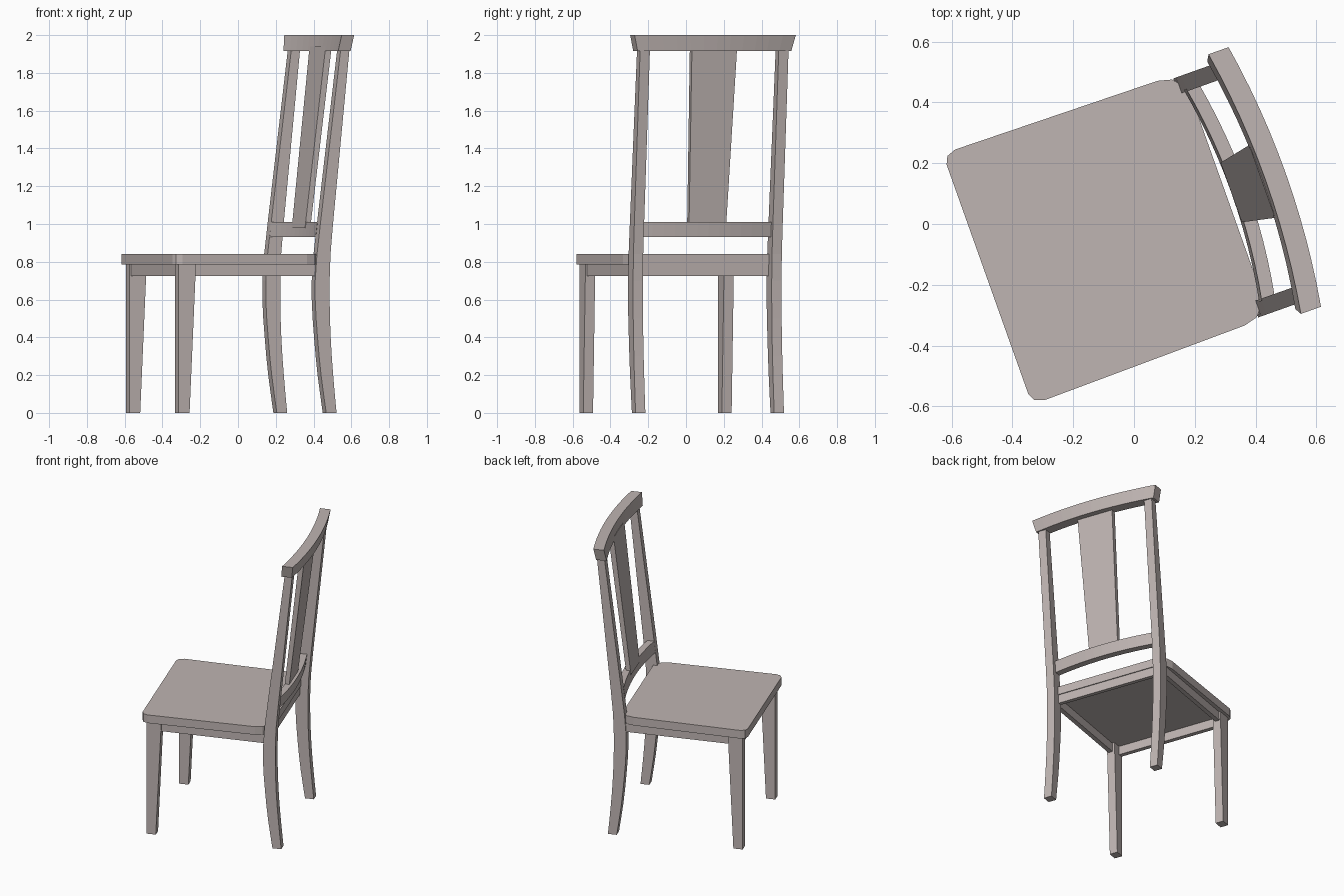
import bpy, bmesh, math
from mathutils import Matrix

if "Cube" in bpy.data.objects:
    bpy.data.objects.remove(bpy.data.objects["Cube"])

# The chair is built facing -x (back towards +x), then turned into place
PLACE = Matrix.Rotation(math.radians(19.6), 4, 'Z') @ Matrix.Translation((0, -0.0095, 0))

wood = bpy.data.materials.new("pale_wood")
wood.diffuse_color = (0.52, 0.46, 0.445, 1)
wood.use_nodes = True
wood.node_tree.nodes["Principled BSDF"].inputs["Base Color"].default_value = wood.diffuse_color


def loft(name, rings):
    """Skin a closed solid through rings with equal point counts."""
    bm = bmesh.new()
    loops = [[bm.verts.new(p) for p in ring] for ring in rings]
    n = len(loops[0])
    for a, b in zip(loops, loops[1:]):
        for i in range(n):
            j = (i + 1) % n
            bm.faces.new((a[i], a[j], b[j], b[i]))
    bm.faces.new(loops[0][::-1])
    bm.faces.new(loops[-1])
    bmesh.ops.recalc_face_normals(bm, faces=bm.faces[:])
    bm.transform(PLACE)
    mesh = bpy.data.meshes.new(name)
    bm.to_mesh(mesh)
    bm.free()
    mesh.materials.append(wood)
    obj = bpy.data.objects.new(name, mesh)
    bpy.context.collection.objects.link(obj)
    return obj


def rect(z, x0, x1, y0, y1):
    return [(x0, y0, z), (x1, y0, z), (x1, y1, z), (x0, y1, z)]


def box(name, x0, x1, y0, y1, z0, z1):
    return loft(name, [rect(z0, x0, x1, y0, y1), rect(z1, x0, x1, y0, y1)])


def bowed_rail(name, half_bot, half_top, front, thick, lean, z0, z1, sag, steps=12):
    """Horizontal rail bowed backwards, leaning back towards its top."""
    rings = []
    for i in range(steps + 1):
        t = 2 * i / steps - 1
        xb = front + sag * (1 - t * t)
        xt = xb + lean
        yb, yt = t * half_bot, t * half_top
        rings.append([(xb, yb, z0), (xb + thick, yb, z0),
                      (xt + thick, yt, z1), (xt, yt, z1)])
    return loft(name, rings)


# Seat board with clipped corners
half = [(-0.515, 0.40), (-0.503, 0.426), (-0.472, 0.4375),
        (0.231, 0.427), (0.277, 0.415), (0.318, 0.37)]
outline = half + [(x, -y) for x, y in reversed(half)]
loft("seat", [[(x, y, z) for x, y in outline] for z in (0.785, 0.842)])

# Back post profile: height, front edge, back edge
post = [(0, 0.344, 0.402), (0.1, 0.329, 0.392), (0.2, 0.315, 0.383), (0.3, 0.304, 0.375),
        (0.4, 0.295, 0.369), (0.5, 0.287, 0.365), (0.6, 0.282, 0.363), (0.7, 0.282, 0.363),
        (0.84, 0.292, 0.368), (1.0, 0.311, 0.382), (1.93, 0.426, 0.475)]

for side, label in ((1, "left"), (-1, "right")):
    y0, y1 = sorted((side * 0.362, side * 0.417))
    # Curved rear leg and back post in one piece
    loft("back_post_" + label, [rect(z, a, b, y0, y1) for z, a, b in post])
    # Front leg, tapered on its rear face
    loft("front_leg_" + label, [rect(0, -0.485, -0.424, y0, y1),
                                rect(0.785, -0.485, -0.388, y0, y1)])
    # Side apron
    y0, y1 = sorted((side * 0.378, side * 0.408))
    box("side_apron_" + label, -0.40, 0.30, y0, y1, 0.725, 0.785)

# Front and rear aprons
box("front_apron", -0.476, -0.446, -0.37, 0.37, 0.725, 0.785)
box("rear_apron", 0.285, 0.312, -0.37, 0.37, 0.725, 0.785)

# Lower back rail and crest rail
bowed_rail("lower_back_rail", 0.37, 0.37, 0.302, 0.045, 0.009, 0.932, 1.01, 0.034)
bowed_rail("crest_rail", 0.432, 0.453, 0.406, 0.07, 0.012, 1.917, 2.0, 0.038)

# Flared splat between the rails
loft("back_splat", [rect(0.98, 0.336, 0.366, -0.104, 0.104),
                    rect(1.94, 0.444, 0.478, -0.127, 0.127)])
